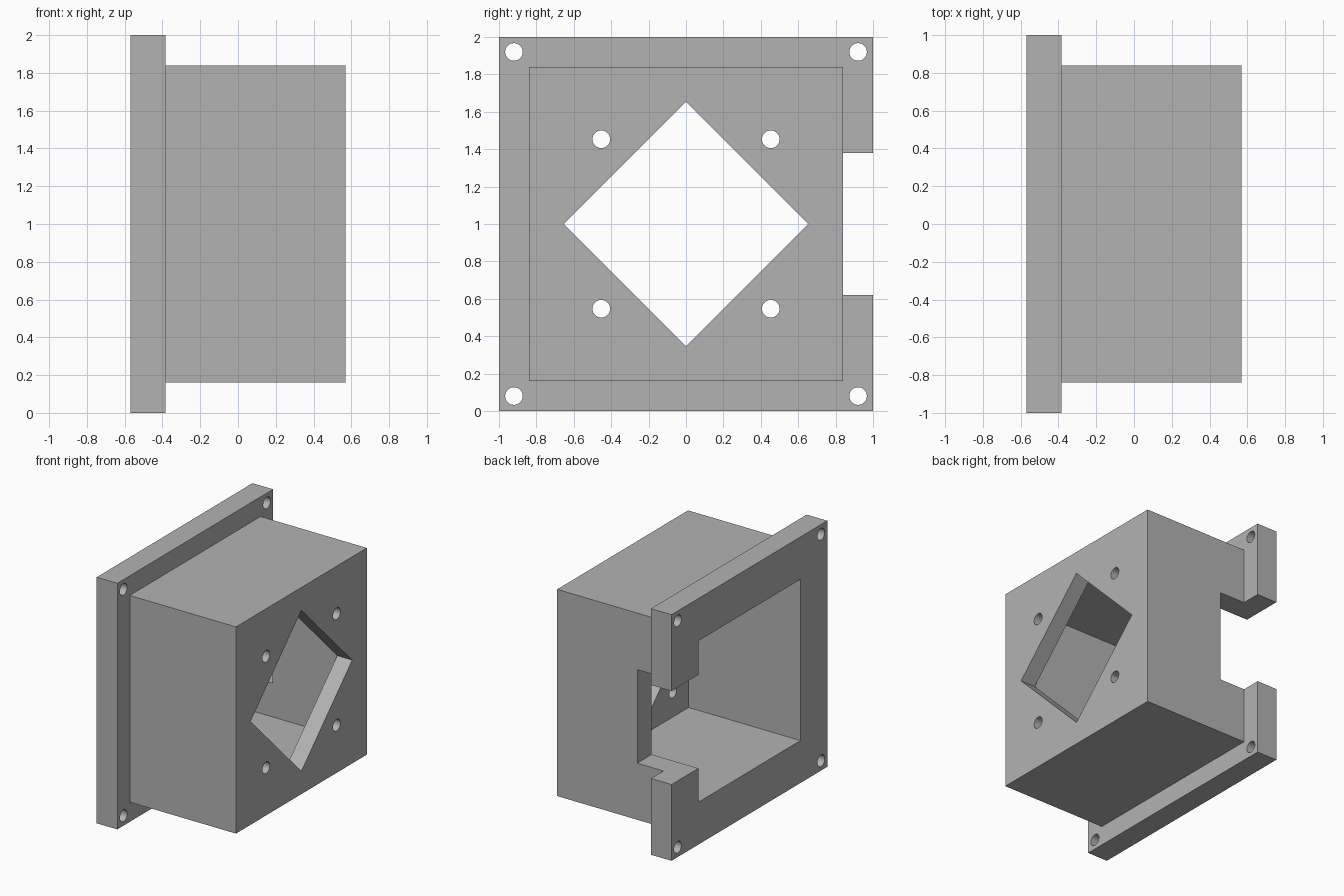
import bpy
import math

default = bpy.data.objects.get("Cube")
if default:
    bpy.data.objects.remove(default, do_unlink=True)

grey = bpy.data.materials.new("plain grey")
grey.use_nodes = True
colour = (0.45, 0.45, 0.45, 1)
grey.diffuse_color = colour
grey.node_tree.nodes["Principled BSDF"].inputs["Base Color"].default_value = colour


def block(name, low, high):
    """Box between two opposite corners."""
    centre = [(a + b) / 2 for a, b in zip(low, high)]
    bpy.ops.mesh.primitive_cube_add(size=1, location=centre)
    ob = bpy.context.object
    ob.name = name
    ob.scale = [b - a for a, b in zip(low, high)]
    bpy.ops.object.transform_apply(location=True, rotation=True, scale=True)
    ob.data.materials.append(grey)
    return ob


def drill(name, x, y, z, radius, depth, sides):
    """Prism lying along x, with a corner pointing straight up."""
    bpy.ops.mesh.primitive_cylinder_add(
        vertices=sides, radius=radius, depth=depth,
        location=(x, y, z), rotation=(0, math.pi / 2, 0))
    ob = bpy.context.object
    ob.name = name
    bpy.ops.object.transform_apply(location=True, rotation=True, scale=True)
    ob.data.materials.append(grey)
    return ob


def combine(target, tool, operation):
    tool.hide_render = True
    bpy.context.view_layer.objects.active = target
    mod = target.modifiers.new(operation.lower(), "BOOLEAN")
    mod.object = tool
    mod.operation = operation
    mod.solver = "EXACT"
    bpy.ops.object.modifier_apply(modifier=mod.name)
    bpy.data.objects.remove(tool, do_unlink=True)


# Square flange with the box standing out from it
back, flange_face, front = -0.57, -0.385, 0.57
housing = block("housing", (back, -1, 0), (flange_face, 1, 2))
box = block("box", (-0.5, -0.84, 0.16), (front, 0.84, 1.84))
combine(housing, box, "UNION")

# Hollow interior, open at the flange
inner = 0.655
cavity = block("cavity", (back - 0.2, -inner, 1 - inner), (front - 0.135, inner, 1 + inner))
combine(housing, cavity, "DIFFERENCE")

# Side notch through the flange and box wall
notch = block("notch", (back - 0.1, 0.5, 0.62), (-0.15, 1.1, 1.38))
combine(housing, notch, "DIFFERENCE")

# Diamond opening in the end wall
combine(housing, drill("diamond", 0.55, 0, 1, 0.653, 0.4, 4), "DIFFERENCE")

# Screw holes in the end wall and the flange corners
for x, offset in ((0.55, 0.453), (-0.48, 0.92)):
    for sy in (-1, 1):
        for sz in (-1, 1):
            hole = drill("hole", x, sy * offset, 1 + sz * offset, 0.047, 0.4, 32)
            combine(housing, hole, "DIFFERENCE")

bpy.ops.object.select_all(action="DESELECT")
housing.select_set(True)
bpy.context.view_layer.objects.active = housing
bpy.ops.object.shade_smooth_by_angle(angle=math.radians(30))
